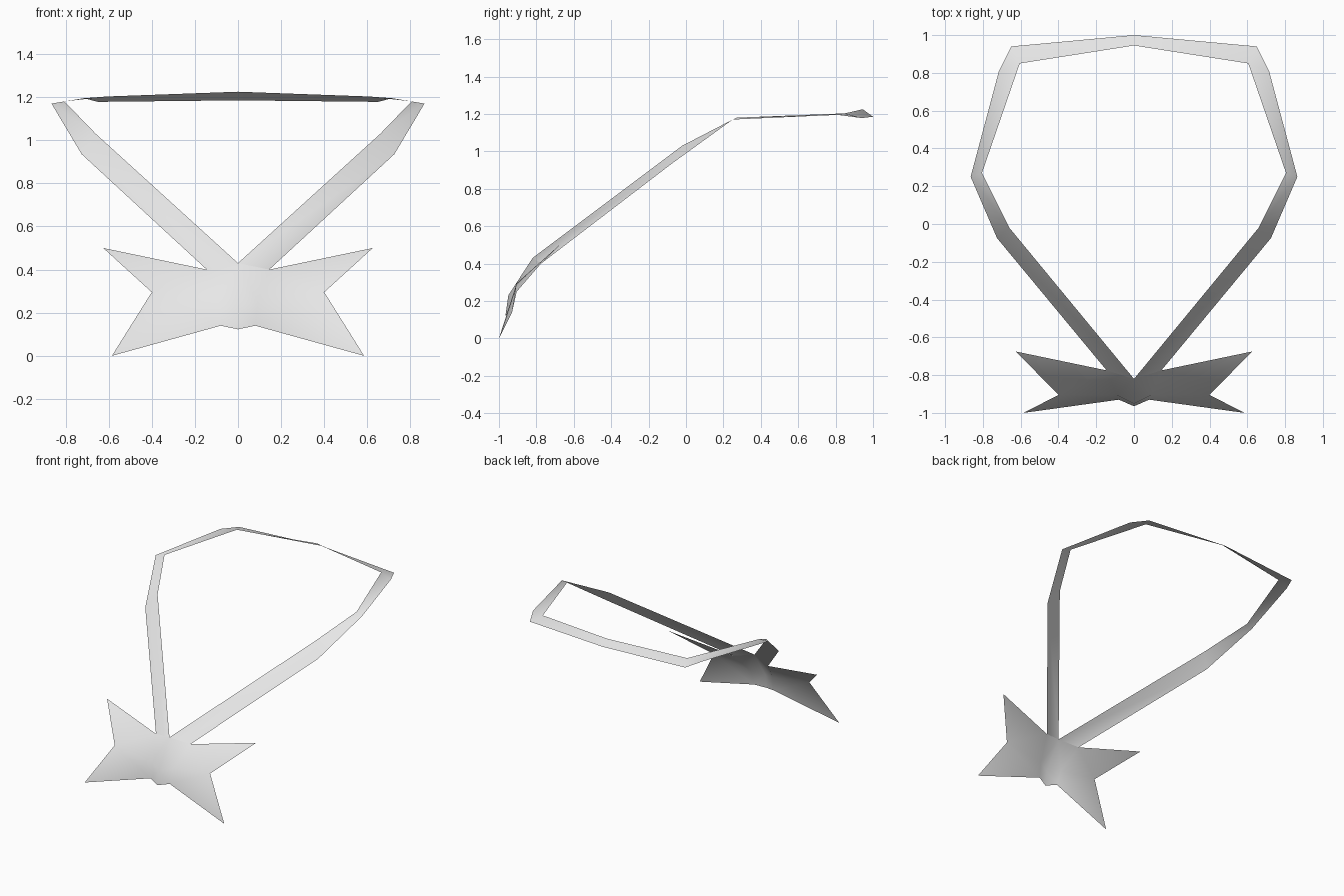
import bpy
import bmesh

if "Cube" in bpy.data.objects:
    bpy.data.objects.remove(bpy.data.objects["Cube"])

grey = bpy.data.materials.new("light grey")
grey.diffuse_color = (0.8, 0.8, 0.8, 1)
grey.use_nodes = True
grey.node_tree.nodes["Principled BSDF"].inputs["Base Color"].default_value = grey.diffuse_color


def half_sheet(name, points, faces):
    """Thin smooth sheet: right half is modelled, left half is mirrored."""
    bm = bmesh.new()
    verts = [bm.verts.new(p) for p in points]
    for f in faces:
        bm.faces.new([verts[i] for i in f])
    mesh = bpy.data.meshes.new(name)
    bm.to_mesh(mesh)
    bm.free()
    mesh.materials.append(grey)
    for p in mesh.polygons:
        p.use_smooth = True
    ob = bpy.data.objects.new(name, mesh)
    bpy.context.collection.objects.link(ob)
    mirror = ob.modifiers.new("mirror", 'MIRROR')
    mirror.use_clip = True
    return ob


# Strap loop: matching inner and outer edge points, from the knot to the back
inner = [(0, -0.82, 0.43), (0.66, -0.02, 1.03), (0.805, 0.27, 1.18),
         (0.605, 0.85, 1.203), (0, 0.945, 1.225)]
outer = [(0.145, -0.775, 0.40), (0.725, -0.075, 0.935), (0.865, 0.25, 1.17),
         (0.715, 0.81, 1.195), (0.65, 0.94, 1.178), (0, 1.0, 1.185)]
n = len(inner)
strap_faces = [(i, n + i, n + i + 1, i + 1) for i in range(3)]
strap_faces += [(3, n + 3, n + 4), (3, n + 4, n + 5, 4)]
half_sheet("strap_loop", inner + outer, strap_faces)

# Bow: knot in the middle, pinched at its side, flaring into a forked wing
bow = [
    (0, -0.82, 0.43),         # 0 knot top
    (0.145, -0.775, 0.40),    # 1 strap corner
    (0.625, -0.675, 0.50),    # 2 upper wing tip
    (0.40, -0.905, 0.295),    # 3 wing notch
    (0.585, -1.0, 0.0),       # 4 lower wing tip
    (0.08, -0.93, 0.14),      # 5 knot bottom side
    (0, -0.965, 0.123),       # 6 knot bottom
    (0, -0.95, 0.23),         # 7 knot centre
    (0.09, -0.905, 0.25),     # 8 pinch beside the knot
]
bow_faces = [(0, 7, 8), (0, 8, 1), (7, 6, 5, 8), (8, 3, 1), (1, 3, 2),
             (8, 5, 3), (5, 4, 3)]
half_sheet("bow", bow, bow_faces)
